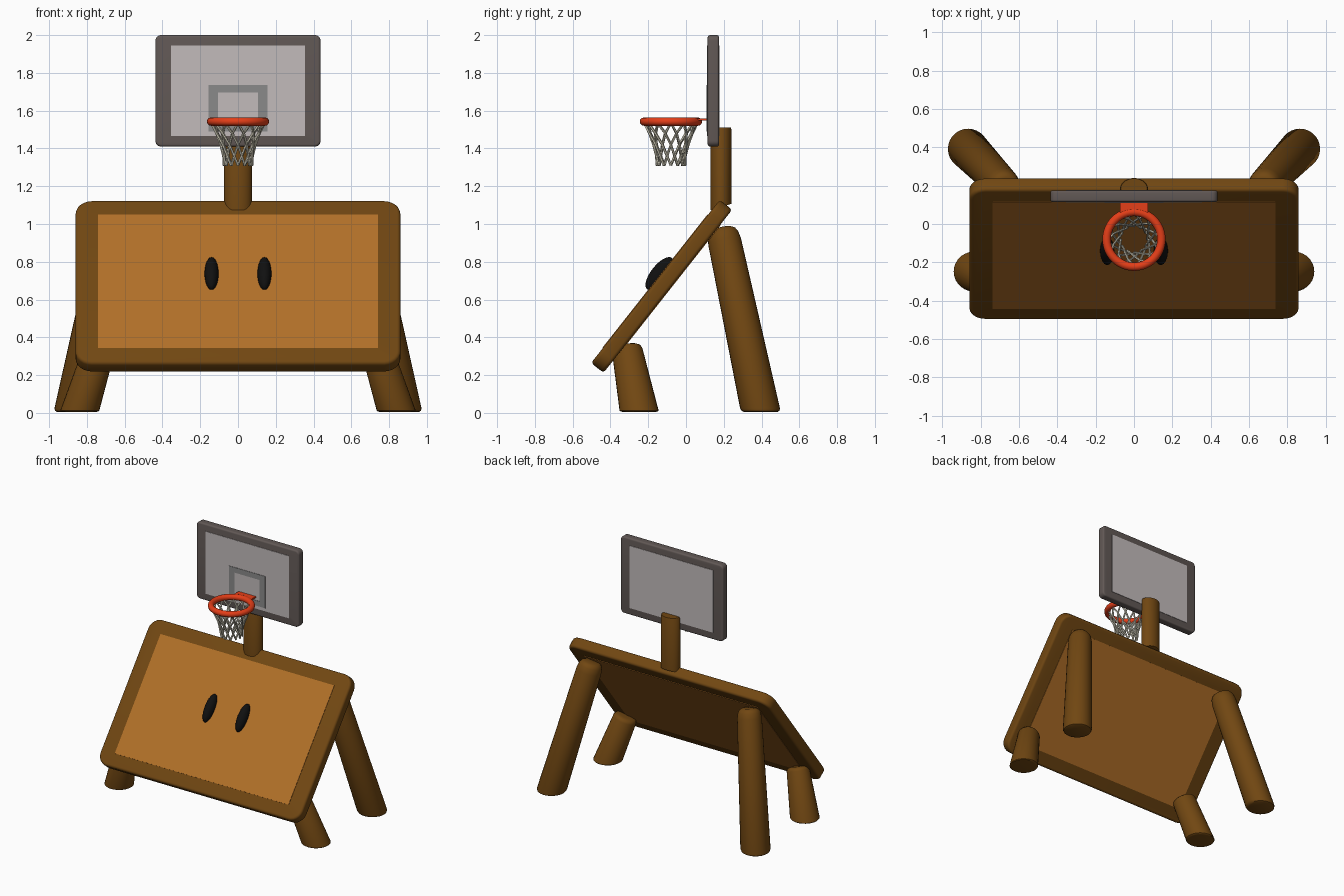
import bpy, bmesh, math
from mathutils import Matrix, Vector

if "Cube" in bpy.data.objects:
    bpy.data.objects.remove(bpy.data.objects["Cube"])


def material(name, r, g, b):
    def lin(c):
        c /= 255
        return c / 12.92 if c <= 0.04045 else ((c + 0.055) / 1.055) ** 2.4
    m = bpy.data.materials.new(name)
    m.diffuse_color = (lin(r), lin(g), lin(b), 1)
    m.use_nodes = True
    m.node_tree.nodes["Principled BSDF"].inputs["Base Color"].default_value = m.diffuse_color
    return m


WOOD = material("dark wood", 113, 71, 18)
PANEL = material("light wood", 178, 112, 40)
BLACK = material("black", 16, 16, 16)
STEEL = material("dark grey frame", 97, 88, 85)
GLASS = material("pale grey board", 194, 187, 187)
LINE = material("mid grey line", 138, 138, 138)
RED = material("orange red", 228, 62, 24)
NET = material("cream net", 222, 217, 196)


def finish(name, bm, mat, matrix=Matrix()):
    bmesh.ops.recalc_face_normals(bm, faces=bm.faces)
    me = bpy.data.meshes.new(name)
    bm.to_mesh(me)
    bm.free()
    me.materials.append(mat)
    ob = bpy.data.objects.new(name, me)
    bpy.context.collection.objects.link(ob)
    ob.matrix_world = matrix
    bpy.context.view_layer.objects.active = ob
    ob.select_set(True)
    bpy.ops.object.shade_smooth_by_angle(angle=math.radians(35))
    ob.select_set(False)
    return ob


def loft(name, rings, mat, matrix=Matrix(), closed=False):
    """Bridge equal-length rings of points; cap both ends or close the loop."""
    bm = bmesh.new()
    vs = [[bm.verts.new(p) for p in ring] for ring in rings]
    n = len(vs[0])
    pairs = list(zip(vs, vs[1:]))
    if closed:
        pairs.append((vs[-1], vs[0]))
    for a, b in pairs:
        for i in range(n):
            j = (i + 1) % n
            bm.faces.new((a[i], a[j], b[j], b[i]))
    if not closed:
        bm.faces.new(vs[0])
        bm.faces.new(vs[-1])
    return finish(name, bm, mat, matrix)


def rounded_rect(w, h, r, z):
    pts = []
    for k, (sx, sy) in enumerate(((1, 1), (-1, 1), (-1, -1), (1, -1))):
        for i in range(7):
            a = math.pi / 2 * (k + i / 6)
            pts.append((sx * (w - r) + r * math.cos(a), sy * (h - r) + r * math.sin(a), z))
    return pts


def slab(name, w, h, t, r, bevel, mat, matrix):
    """Rounded slab with half sizes w, h, t and softened rims."""
    steps = [math.pi / 2 * i / 4 for i in range(5)]
    prof = [(bevel * (1 - math.sin(a)), -t + bevel * (1 - math.cos(a))) for a in steps]
    prof += [(d, -z) for d, z in reversed(prof)]
    loft(name, [rounded_rect(w - d, h - d, r - d, z) for d, z in prof], mat, matrix)


def plate(name, x0, x1, y0, y1, z, mat, matrix, thick=0.006):
    bm = bmesh.new()
    bmesh.ops.create_cube(bm, size=1, matrix=Matrix.Translation(((x0 + x1) / 2, (y0 + y1) / 2, z))
                          @ Matrix.Diagonal((x1 - x0, y1 - y0, thick, 1)))
    return finish(name, bm, mat, matrix)


# tilted board with light panels on both faces
tilt = Matrix.Translation((0, -0.129, 0.67)) @ Matrix.Rotation(math.atan2(0.785, 0.619), 4, 'X')
slab("board_frame", 0.86, 0.55, 0.042, 0.085, 0.018, WOOD, tilt)
for side, z in (("front", 0.042), ("back", -0.042)):
    plate(side + "_panel", -0.74, 0.74, -0.45, 0.45, z, PANEL, tilt)

# eyes
for side, s in (("left", -1), ("right", 1)):
    bm = bmesh.new()
    bmesh.ops.create_uvsphere(bm, u_segments=24, v_segments=14, radius=1)
    finish(side + "_eye", bm, BLACK, Matrix.Translation((s * 0.14, -0.14, 0.737))
           @ tilt.to_3x3().to_4x4() @ Matrix.Diagonal((0.037, 0.106, 0.045, 1)))


def leg(name, foot, top, r0, r1):
    """Tapered slanted leg: level foot, head square to the axis."""
    foot, top = Vector(foot), Vector(top)
    axis = top - foot
    slope = Vector((axis.x, axis.y)) / axis.z
    rings = []
    for t, dr in ((0, -0.018), (0.006, -0.006), (0.02, 0), (0.93, 0),
                  (0.97, -0.006), (0.99, -0.017), (1, -0.035)):
        c, r = foot + axis * t, r0 + (r1 - r0) * t + dr
        ring = []
        for i in range(28):
            a = 2 * math.pi * i / 28
            d = Vector((math.cos(a) * r, math.sin(a) * r))
            drop = -d.dot(slope) if t > 0.5 else 0
            ring.append((c.x + d.x, c.y + d.y, c.z + drop))
        rings.append(ring)
    loft(name, rings, WOOD)


for side, s in (("left", -1), ("right", 1)):
    leg(side + "_front_leg", (s * 0.84, -0.247, 0.005), (s * 0.73, -0.315, 0.35), 0.104, 0.078)
    leg(side + "_rear_leg", (s * 0.87, 0.396, 0.005), (s * 0.67, 0.19, 0.975), 0.106, 0.085)

# oval support post, its foot cut along the board
rings = []
for z in (1.09, 1.503, 1.51):
    k = 0.95 if z == 1.51 else 1
    rings.append([(0.073 * k * math.cos(a), 0.185 + 0.055 * k * math.sin(a),
                   z + (0.3 * 0.055 * math.sin(a) if z < 1.2 else 0))
                  for a in (2 * math.pi * i / 28 for i in range(28))])
loft("support_post", rings, WOOD)

# backboard with pale faces and the target outline
upright = Matrix.Translation((0, 0.145, 1.705)) @ Matrix.Rotation(math.pi / 2, 4, 'X')
slab("backboard_frame", 0.437, 0.295, 0.03, 0.03, 0.012, STEEL, upright)
for side, z in (("front", 0.03), ("back", -0.03)):
    plate("backboard_" + side, -0.355, 0.355, -0.24, 0.24, z, GLASS, upright)
for name, box in (("target_top", (-0.155, 0.155, -0.01, 0.03)),
                  ("target_bottom", (-0.155, 0.155, -0.215, -0.175)),
                  ("target_left", (-0.155, -0.107, -0.175, -0.01)),
                  ("target_right", (0.107, 0.155, -0.175, -0.01))):
    plate(name, *box, 0.033, LINE, upright)

# hoop and its bracket
HY = -0.08
rings = []
for i in range(48):
    a = 2 * math.pi * i / 48
    rings.append([((0.143 + 0.022 * math.cos(b)) * math.cos(a),
                   HY + (0.143 + 0.022 * math.cos(b)) * math.sin(a),
                   1.542 + 0.022 * math.sin(b))
                  for b in (2 * math.pi * j / 12 for j in range(12))])
loft("hoop", rings, RED, closed=True)
plate("hoop_bracket", -0.073, 0.073, 0.06, 0.118, 1.553, RED, Matrix(), 0.012)

# net: two sets of crossing strands following a waisted profile
profile = ((1.535, 0.138), (1.48, 0.115), (1.42, 0.09), (1.36, 0.077), (1.31, 0.072))
cu = bpy.data.curves.new("net", 'CURVE')
cu.dimensions = '3D'
cu.bevel_depth = 0.0065
cu.bevel_resolution = 1
cu.use_fill_caps = True
for i in range(12):
    for s in (-1, 1):
        sp = cu.splines.new('POLY')
        sp.points.add(len(profile) - 1)
        for k, (z, r) in enumerate(profile):
            a = 2 * math.pi * i / 12 + s * math.radians(60) * k / 4
            r += s * 0.003
            sp.points[k].co = (r * math.cos(a), HY + r * math.sin(a), z, 1)
cu.materials.append(NET)
net = bpy.data.objects.new("net", cu)
bpy.context.collection.objects.link(net)
bpy.context.view_layer.objects.active = net
net.select_set(True)
bpy.ops.object.convert(target='MESH')
bpy.ops.object.shade_smooth_by_angle(angle=math.radians(50))
